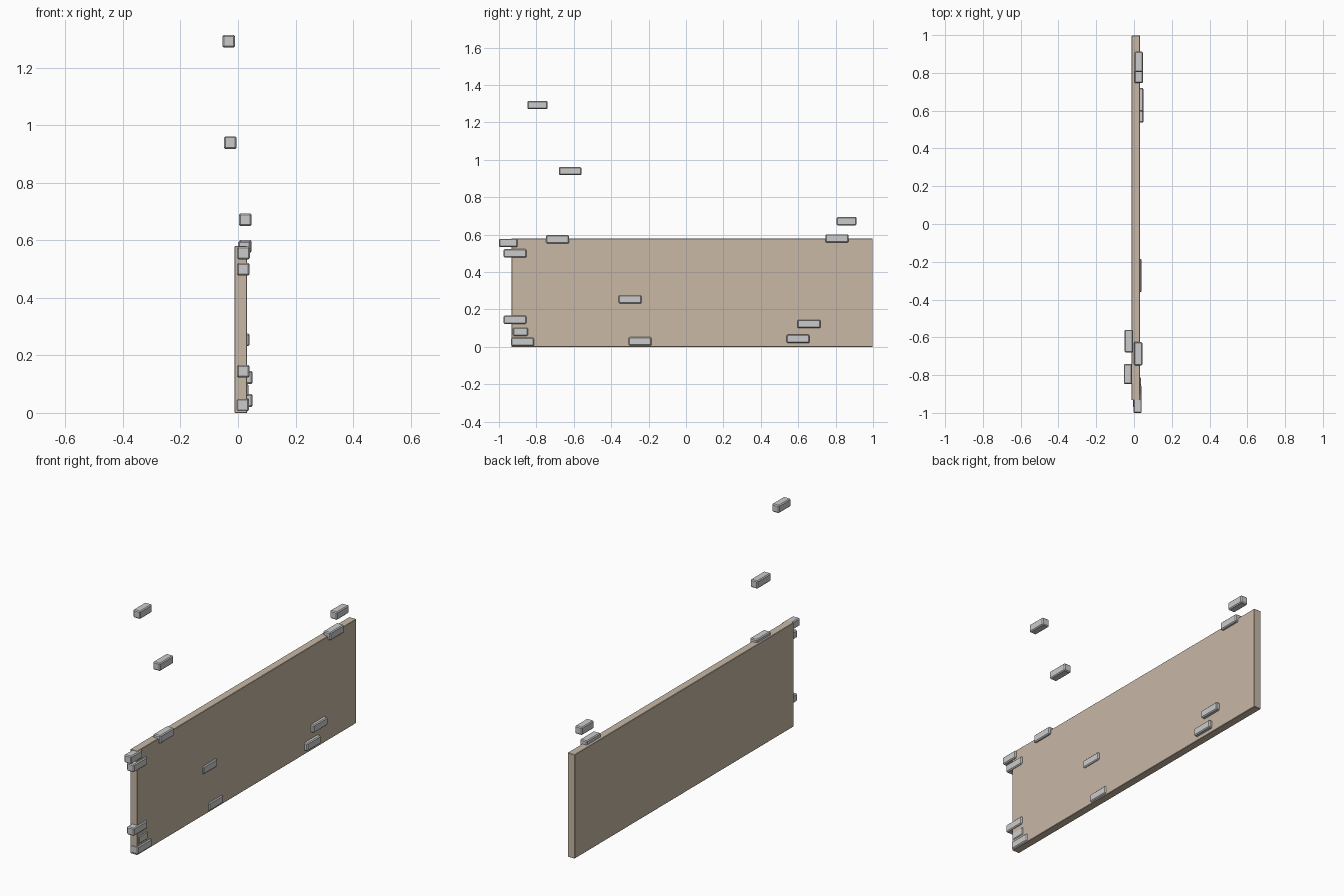
import bpy, bmesh
from mathutils import Vector


def box(name, lo, hi, bevel, color):
    # box between two corners with a narrow chamfer on every edge
    lo, hi = Vector(lo), Vector(hi)
    bm = bmesh.new()
    bmesh.ops.create_cube(bm, size=1)
    bmesh.ops.scale(bm, vec=hi - lo, verts=bm.verts)
    bmesh.ops.bevel(bm, geom=bm.edges[:], offset=bevel, segments=1,
                    affect='EDGES', profile=0.5)
    mesh = bpy.data.meshes.new(name)
    bm.to_mesh(mesh)
    bm.free()
    ob = bpy.data.objects.new(name, mesh)
    ob.location = (lo + hi) / 2
    bpy.context.collection.objects.link(ob)
    if color:
        mat = bpy.data.materials.new(name + "_tan")
        mat.diffuse_color = color
        mesh.materials.append(mat)
    return ob


# main upright slab
box("wall_panel", (-0.012, -0.933, 0.0), (0.032, 0.998, 0.58), 0.002,
    (0.58, 0.48, 0.38, 1))

# small blocks: x centre, y start, y end, z centre
blocks = [
    (-0.032, -0.848, -0.741, 1.293),
    (-0.027, -0.680, -0.560, 0.940),
    (0.025, 0.805, 0.912, 0.672),
    (0.025, 0.746, 0.869, 0.580),
    (0.022, -0.748, -0.625, 0.575),
    (0.019, -1.000, -0.900, 0.556),
    (0.018, -0.975, -0.853, 0.500),
    (0.018, -0.975, -0.853, 0.145),
    (0.014, -0.925, -0.845, 0.080),
    (0.016, -0.935, -0.812, 0.027),
    (0.017, -0.307, -0.184, 0.030),
    (0.018, -0.360, -0.238, 0.254),
    (0.029, 0.538, 0.661, 0.043),
    (0.029, 0.596, 0.719, 0.123),
]
H = 0.022
for i, (x, y0, y1, z) in enumerate(blocks):
    box(f"brick_{i + 1}", (x - H, y0, z - H), (x + H, y1, z + H), 0.005, None)
